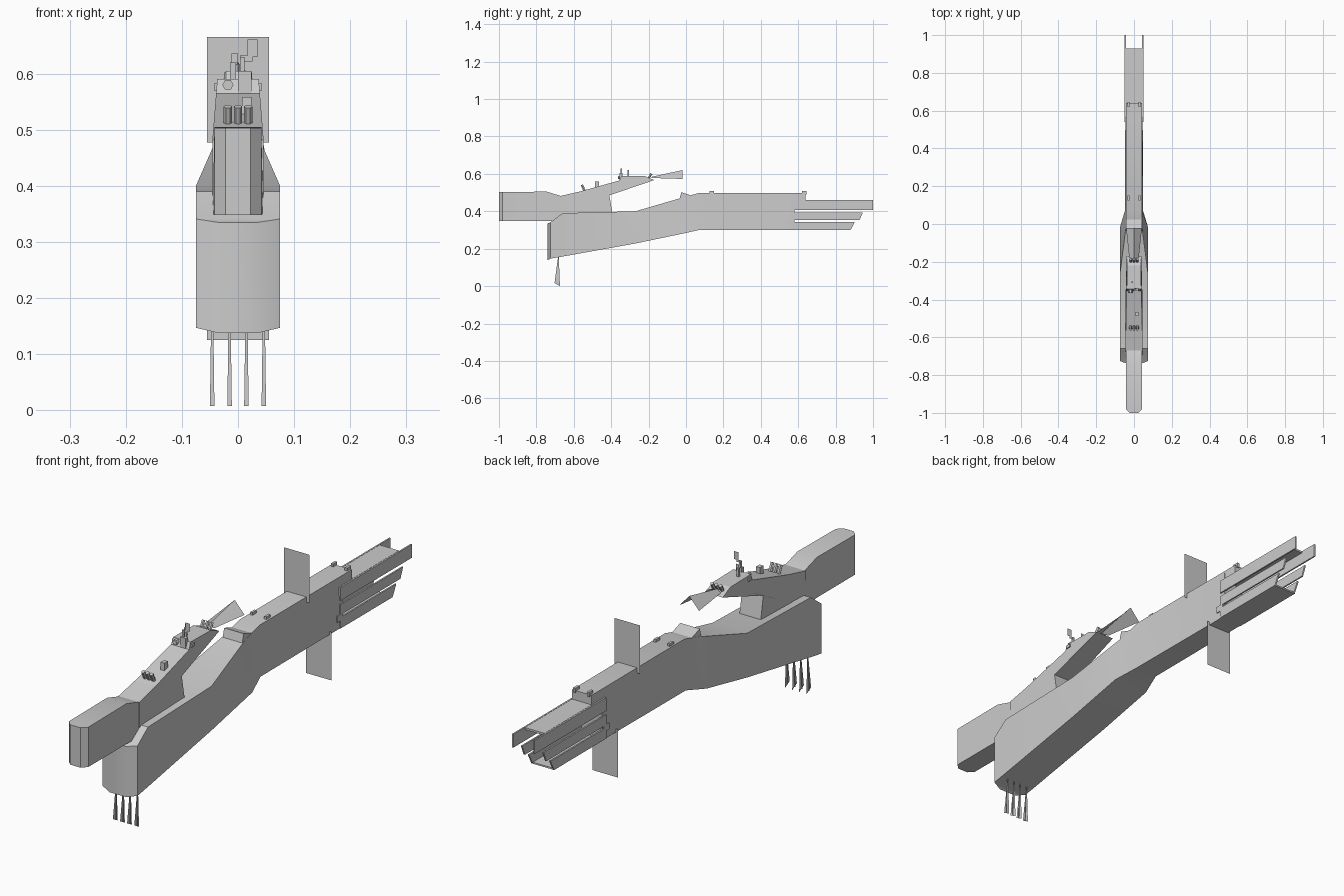
import bpy, math
from mathutils import Matrix


def make(name, verts, faces, smooth=None):
    me = bpy.data.meshes.new(name)
    me.from_pydata(verts, [], faces)
    me.update()
    ob = bpy.data.objects.new(name, me)
    bpy.context.collection.objects.link(ob)
    if smooth:
        me.shade_smooth()
        me.set_sharp_from_angle(angle=math.radians(smooth))
    return ob


def loft(name, sections, smooth=35):
    """Sections are (y, bottom z, top z, bottom half width, top half width)."""
    v, f = [], []
    for y, zb, zt, wb, wt in sections:
        v += [(-wb, y, zb), (wb, y, zb), (wt, y, zt), (-wt, y, zt)]
    for i in range(len(sections) - 1):
        for k in range(4):
            a, b = i * 4 + k, i * 4 + (k + 1) % 4
            f.append((a, b, b + 4, a + 4))
    n = len(v)
    f += [(3, 2, 1, 0), (n - 4, n - 3, n - 2, n - 1)]
    return make(name, v, f, smooth)


def prism(name, profile, left, right):
    """Extrude a (y, z) profile between two x functions of z."""
    n = len(profile)
    v = [(left(z), y, z) for y, z in profile] + [(right(z), y, z) for y, z in profile]
    f = [tuple(range(n))[::-1], tuple(range(n, 2 * n))]
    f += [(i, (i + 1) % n, (i + 1) % n + n, i + n) for i in range(n)]
    return make(name, v, f)


def box(name, x0, x1, y0, y1, z0, z1):
    return prism(name, [(y0, z0), (y1, z0), (y1, z1), (y0, z1)],
                 lambda z: x0, lambda z: x1)


def panel(name, x0, x1, y, z0, z1):
    return make(name, [(x0, y, z0), (x1, y, z0), (x1, y, z1), (x0, y, z1)], [(0, 1, 2, 3)])


def cylinder(name, loc, r, depth, sides, tilt):
    v = []
    for z in (-depth / 2, depth / 2):
        for i in range(sides):
            a = 2 * math.pi * i / sides
            v.append((r * math.cos(a), r * math.sin(a), z))
    f = [tuple(range(sides))[::-1], tuple(range(sides, 2 * sides))]
    f += [(i, (i + 1) % sides, (i + 1) % sides + sides, i + sides) for i in range(sides)]
    ob = make(name, v, f)
    ob.data.transform(Matrix.Translation(loc) @ Matrix.Rotation(tilt, 4, 'X'))
    return ob


# Main hull, from blunt bow to the narrow stern
loft("main_hull", [
    (-0.74, 0.138, 0.335, 0.036, 0.036),
    (-0.725, 0.147, 0.341, 0.075, 0.075),
    (-0.66, 0.158, 0.39, 0.075, 0.075),
    (-0.27, 0.228, 0.40, 0.075, 0.075),
    (-0.02, 0.28, 0.473, 0.075, 0.043),
    (0.07, 0.30, 0.498, 0.048, 0.042),
    (0.58, 0.30, 0.497, 0.046, 0.042)])

# Open stern: raised deck end, thin deck, floor and stepped side plates
box("raised_deck_end", -0.042, 0.042, 0.58, 0.64, 0.455, 0.497)
box("stern_deck", -0.042, 0.042, 0.58, 0.93, 0.452, 0.46)
box("stern_floor", -0.044, 0.044, 0.58, 0.88, 0.30, 0.306)
plates = {
    "upper_stern_plate": [(0.56, 0.408), (1.0, 0.408), (1.0, 0.46), (0.56, 0.46)],
    "middle_stern_plate": [(0.56, 0.353), (0.928, 0.353), (0.945, 0.393), (0.56, 0.393)],
    "lower_stern_plate": [(0.56, 0.30), (0.88, 0.30), (0.903, 0.343), (0.56, 0.343)]}
for name, prof in plates.items():
    for s in (-1, 1):
        prism(name, prof, lambda z: s * 0.046 - 0.003, lambda z: s * 0.046 + 0.003)

# Upright fins above and below the stern
panel("upper_fin", -0.055, 0.055, 0.36, 0.477, 0.665)
panel("lower_fin", -0.055, 0.055, 0.495, 0.125, 0.313)

# Deck fittings and side hatches
prism("deck_wedge", [(-0.035, 0.465), (0.03, 0.48), (0.025, 0.485), (-0.025, 0.502)],
      lambda z: -0.042, lambda z: 0.042)
for s in (-1, 1):
    for y in (0.14, 0.635):
        box("deck_fitting", s * 0.03 - 0.005, s * 0.03 + 0.005, y - 0.015, y + 0.01, 0.49, 0.508)
    box("side_hatch", s * 0.047 - 0.002, s * 0.047 + 0.002, 0.54, 0.575, 0.33, 0.355)

# Forward upper hull
loft("forward_hull", [
    (-1.0, 0.348, 0.503, 0.022, 0.022),
    (-0.98, 0.348, 0.503, 0.042, 0.042),
    (-0.745, 0.348, 0.505, 0.042, 0.042),
    (-0.67, 0.348, 0.482, 0.045, 0.042)])

# Command tower rising over the hull, joined by a neck
prism("command_tower", [
    (-0.67, 0.348), (-0.39, 0.348), (-0.395, 0.40), (-0.41, 0.485), (-0.17, 0.567),
    (-0.22, 0.588), (-0.345, 0.59), (-0.355, 0.565), (-0.57, 0.505), (-0.67, 0.482)],
    lambda z: -0.037 - (0.59 - min(max(z, 0.48), 0.59)) * 0.08,
    lambda z: 0.037 + (0.59 - min(max(z, 0.48), 0.59)) * 0.08)

# Folded tail fan behind the tower
make("tail_fan", [(-0.025, -0.18, 0.578), (0, -0.19, 0.583), (0.025, -0.18, 0.578),
                  (-0.042, -0.02, 0.573), (0, -0.02, 0.62), (0.042, -0.02, 0.573)],
     [(0, 1, 4, 3), (1, 2, 5, 4)])

# Launch tubes and small vents on the tower
for x in (-0.018, 0, 0.018):
    cylinder("launch_tube", (x, -0.55, 0.526), 0.0075, 0.034, 6, math.radians(25))
    cylinder("rear_vent", (x, -0.192, 0.59), 0.007, 0.026, 6, math.radians(-30))
box("tower_box", 0.007, 0.024, -0.486, -0.465, 0.525, 0.558)

# Bridge sensors and mast
cylinder("sensor_dome", (-0.018, -0.354, 0.58), 0.01, 0.02, 6, math.pi / 2)
box("mast_base", 0.0, 0.024, -0.356, -0.34, 0.565, 0.605)
box("mast_post", 0.004, 0.012, -0.35, -0.342, 0.60, 0.63)
panel("mast_arm", 0.004, 0.026, -0.346, 0.622, 0.632)
panel("mast_sign", 0.017, 0.035, -0.346, 0.63, 0.661)
box("small_mast", -0.014, -0.004, -0.312, -0.304, 0.588, 0.62)
panel("small_mast_head", -0.012, 0.0, -0.308, 0.62, 0.636)
for s in (-1, 1):
    box("bridge_side_light", s * 0.04 - 0.003, s * 0.04 + 0.003, -0.345, -0.325, 0.57, 0.582)

# Hanging antenna blades under the bow
for x in (-0.046, -0.015, 0.015, 0.046):
    make("antenna_blade", [(x, -0.684, 0.155), (x, -0.68, 0.155), (x, -0.674, 0.0),
                           (x, -0.703, 0.016)], [(0, 1, 2, 3)])
    make("antenna_cross_blade", [(x - 0.002, -0.683, 0.155), (x + 0.002, -0.683, 0.155),
                                 (x + 0.004, -0.688, 0.008), (x - 0.004, -0.688, 0.008)],
         [(0, 1, 2, 3)])
